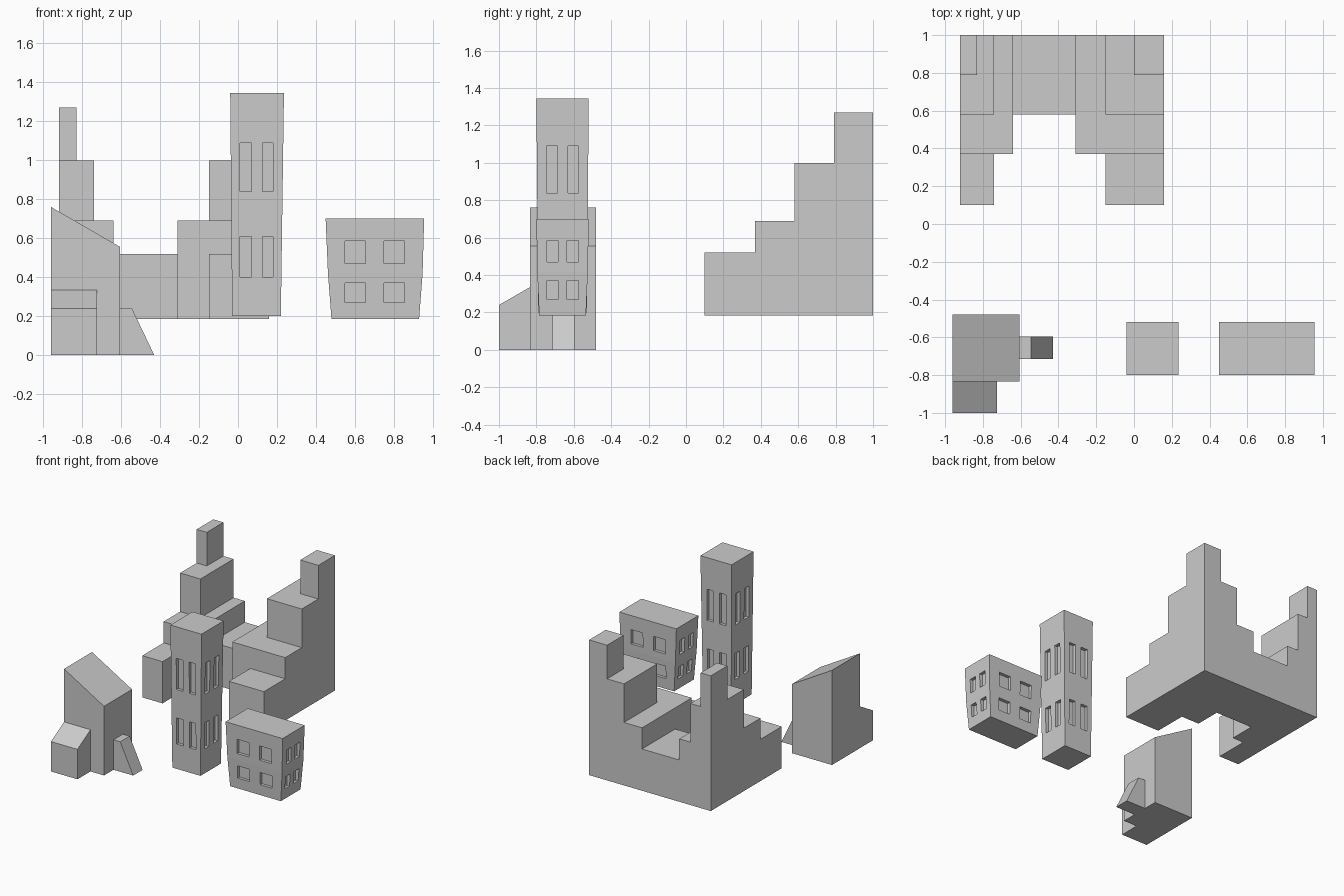
import bpy, bmesh

if "Cube" in bpy.data.objects:
    bpy.data.objects.remove(bpy.data.objects["Cube"])


def add_object(name, bm):
    bmesh.ops.remove_doubles(bm, verts=bm.verts[:], dist=1e-5)
    bmesh.ops.recalc_face_normals(bm, faces=bm.faces[:])
    mesh = bpy.data.meshes.new(name)
    bm.to_mesh(mesh)
    bm.free()
    obj = bpy.data.objects.new(name, mesh)
    bpy.context.collection.objects.link(obj)
    return obj


def prism(name, profile, direction):
    """Closed solid from a planar outline pushed along a direction."""
    bm = bmesh.new()
    face = bm.faces.new([bm.verts.new(p) for p in profile])
    geom = bmesh.ops.extrude_face_region(bm, geom=[face], use_keep_orig=True)["geom"]
    moved = [g for g in geom if isinstance(g, bmesh.types.BMVert)]
    bmesh.ops.translate(bm, verts=moved, vec=direction)
    return add_object(name, bm)


def box(bm, lo, hi):
    verts = bmesh.ops.create_cube(bm, size=1)["verts"]
    for v in verts:
        v.co = [h if c > 0 else l for c, l, h in zip(v.co, lo, hi)]


def tapered_block(name, rings):
    """Stack of rectangular rings: (x0, x1, y0, y1, z)."""
    bm = bmesh.new()
    loops = [[bm.verts.new(p) for p in
              ((x0, y0, z), (x1, y0, z), (x1, y1, z), (x0, y1, z))]
             for x0, x1, y0, y1, z in rings]
    for a, b in zip(loops, loops[1:]):
        for i in range(4):
            j = (i + 1) % 4
            bm.faces.new((a[i], a[j], b[j], b[i]))
    bm.faces.new(loops[0])
    bm.faces.new(loops[-1])
    return add_object(name, bm)


def cut_windows(obj, rings, x_spans, y_spans, z_spans, depth=0.025):
    """Recess windows into all four walls, following the taper."""
    bm = bmesh.new()
    for z0, z1 in z_spans:
        zm = (z0 + z1) / 2
        for a, b in zip(rings, rings[1:]):
            if a[4] <= zm <= b[4]:
                t = (zm - a[4]) / (b[4] - a[4])
                wx0, wx1, wy0, wy1 = [p + (q - p) * t for p, q in zip(a[:4], b[:4])]
        for x0, x1 in x_spans:
            box(bm, (x0, wy0 - 0.1, z0), (x1, wy0 + depth, z1))
            box(bm, (x0, wy1 - depth, z0), (x1, wy1 + 0.1, z1))
        for y0, y1 in y_spans:
            box(bm, (wx0 - 0.1, y0, z0), (wx0 + depth, y1, z1))
            box(bm, (wx1 - depth, y0, z0), (wx1 + 0.1, y1, z1))
    cutter = add_object("window_cutter", bm)
    cutter.hide_render = True
    mod = obj.modifiers.new("windows", "BOOLEAN")
    mod.operation, mod.solver, mod.object = "DIFFERENCE", "EXACT", cutter
    graph = bpy.context.evaluated_depsgraph_get()
    mesh = bpy.data.meshes.new_from_object(obj.evaluated_get(graph))
    obj.modifiers.clear()
    obj.data = mesh
    bpy.data.objects.remove(cutter)


# Stepped U-shaped building: terraces as (x0, x1, y0, height), all reaching the back
FLOOR = 0.185
terraces = [
    (-0.92, -0.74, 0.10, 0.52), (-0.15, 0.16, 0.10, 0.52),
    (-0.64, -0.31, 0.58, 0.52),
    (-0.92, -0.64, 0.37, 0.69), (-0.31, 0.16, 0.37, 0.69),
    (-0.92, -0.74, 0.58, 1.00), (-0.15, 0.16, 0.58, 1.00),
    (-0.92, -0.83, 0.79, 1.27), (0.00, 0.16, 0.79, 1.27),
]
xs = sorted({v for t in terraces for v in t[:2]})
ys = sorted({t[2] for t in terraces} | {1.0})
levels = sorted({t[3] for t in terraces} | {FLOOR})


def height(i, j):
    if not (0 <= i < len(xs) - 1 and 0 <= j < len(ys) - 1):
        return FLOOR
    x, y = (xs[i] + xs[i + 1]) / 2, (ys[j] + ys[j + 1]) / 2
    return max([FLOOR] + [h for x0, x1, y0, h in terraces if x0 < x < x1 and y > y0])


bm = bmesh.new()
for i in range(len(xs) - 1):
    for j in range(len(ys) - 1):
        h = height(i, j)
        if h == FLOOR:
            continue
        c = [(xs[i], ys[j]), (xs[i + 1], ys[j]), (xs[i + 1], ys[j + 1]), (xs[i], ys[j + 1])]
        for z in (FLOOR, h):
            bm.faces.new([bm.verts.new((*p, z)) for p in c])
        for k, (di, dj) in enumerate(((0, -1), (1, 0), (0, 1), (-1, 0))):
            n = height(i + di, j + dj)
            p, q = c[k], c[(k + 1) % 4]
            for z0, z1 in zip(levels, levels[1:]):
                if n <= z0 and z1 <= h:
                    bm.faces.new([bm.verts.new(v) for v in
                                  ((*p, z0), (*q, z0), (*q, z1), (*p, z1))])
add_object("stepped_building", bm)

# Tall tower with slit windows
rings = [(-0.03, 0.22, -0.79, -0.53, 0.20), (-0.04, 0.236, -0.80, -0.52, 1.345)]
tower = tapered_block("tall_tower", rings)
cut_windows(tower, rings, [(0.01, 0.07), (0.125, 0.18)],
            [(-0.745, -0.687), (-0.632, -0.575)], [(0.40, 0.61), (0.84, 1.09)])

# Wide low block with square windows
rings = [(0.48, 0.93, -0.785, -0.535, 0.185), (0.462, 0.948, -0.795, -0.525, 0.42),
         (0.45, 0.956, -0.80, -0.52, 0.70)]
block = tapered_block("low_block", rings)
cut_windows(block, rings, [(0.55, 0.655), (0.75, 0.855)],
            [(-0.743, -0.685), (-0.635, -0.575)], [(0.27, 0.37), (0.47, 0.585)])

# House with slanted roof, lean-to shed and side buttress
prism("slant_roof_house", [(-0.96, -0.835, 0), (-0.605, -0.835, 0),
                           (-0.605, -0.835, 0.555), (-0.96, -0.835, 0.76)], (0, 0.355, 0))
prism("lean_to_shed", [(-0.96, -1, 0), (-0.96, -0.835, 0),
                       (-0.96, -0.835, 0.335), (-0.96, -1, 0.24)], (0.235, 0, 0))
prism("side_buttress", [(-0.605, -0.715, 0), (-0.43, -0.715, 0),
                        (-0.545, -0.715, 0.24), (-0.605, -0.715, 0.24)], (0, 0.12, 0))
